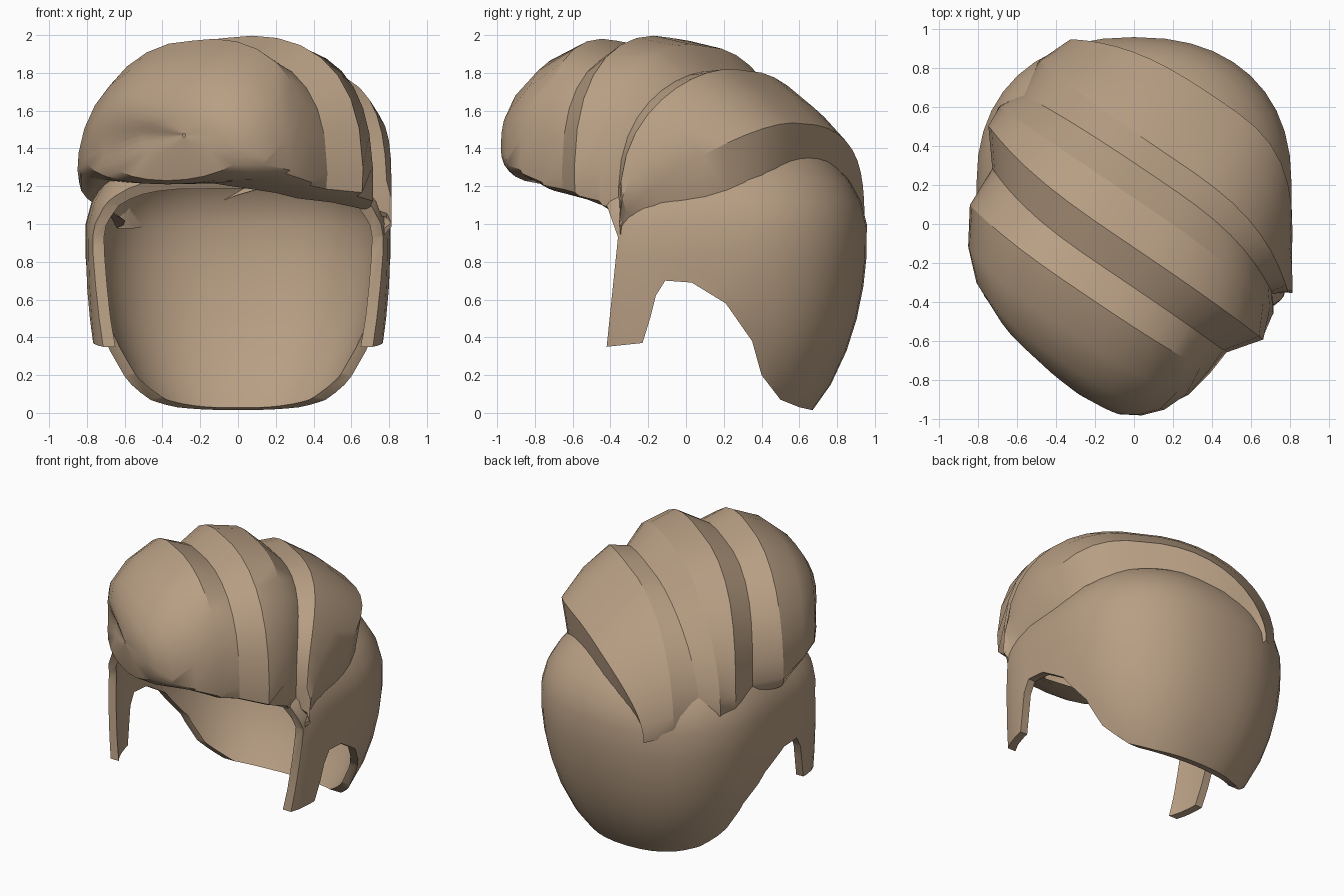
import bpy, bmesh, math

if "Cube" in bpy.data.objects:
    bpy.data.objects.remove(bpy.data.objects["Cube"])

hair = bpy.data.materials.new("tan hair")
hair.diffuse_color = (0.48, 0.345, 0.23, 1)
hair.use_nodes = True
hair.node_tree.nodes["Principled BSDF"].inputs["Base Color"].default_value = hair.diffuse_color


def make(name, verts, faces):
    me = bpy.data.meshes.new(name)
    me.from_pydata(verts, [], faces)
    bm = bmesh.new()
    bm.from_mesh(me)
    bmesh.ops.remove_doubles(bm, verts=bm.verts, dist=0.0005)
    bmesh.ops.recalc_face_normals(bm, faces=bm.faces)
    bm.to_mesh(me)
    bm.free()
    me.materials.append(hair)
    ob = bpy.data.objects.new(name, me)
    bpy.context.collection.objects.link(ob)
    return ob


def activate(ob):
    bpy.ops.object.select_all(action='DESELECT')
    ob.select_set(True)
    bpy.context.view_layer.objects.active = ob


def strip(rows, n, closed):
    return [(r * n + i, r * n + (i + 1) % n, (r + 1) * n + (i + 1) % n, (r + 1) * n + i)
            for r in range(rows - 1) for i in range(n if closed else n - 1)]


# Scalp cap: egg-shaped shell, squarer and straighter at the front
N, levels = 40, [-.98, -.8, -.62, -.45, -.28, -.12, .05, .17, .28, .38, .46, .53, .57]
verts = []
for dz in levels:
    k = math.sqrt(1 - (dz / (1.2 if dz < 0 else .58)) ** 2)
    for i in range(N):
        a = 2 * math.pi * i / N
        c, s = math.cos(a), math.sin(a)
        p = .87 if s >= 0 else .44
        x = math.copysign(abs(c) ** p, c) * .81
        y = s ** p * .76 if s >= 0 else -(abs(s) ** p) * .8
        w = min(1, max(.3, (y + .35) / .5)) if dz < 0 else 1
        f = 1 + (k - 1) * w
        fy = f if y > -.3 or dz > 0 else 1
        verts.append((x * f, .2 + y * fy, .95 + dz))
faces = strip(len(levels), N, True) + [tuple(range((len(levels) - 1) * N, len(levels) * N))]
cap = make("scalp_cap", verts, faces)
sol = cap.modifiers.new("thickness", 'SOLIDIFY')
sol.thickness, sol.offset = .055, -1

# Hem cutter: side outline of forehead, sideburn, ear notch and nape
hem = [(-1.5, -.5), (-1.5, 1.27), (-.5, 1.27), (-.42, 1.1), (-.36, .93), (-.42, .35),
       (-.23, .37), (-.19, .5), (-.16, .62), (-.11, .7), (.03, .69), (.21, .58),
       (.35, .38), (.4, .2), (.5, .07), (.6, .03), (.69, .01), (.75, -.5)]
m = len(hem)
cut = make("hem_cutter", [(x, y, z) for x in (-1.5, 1.5) for y, z in hem],
           strip(2, m, True) + [tuple(range(m)), tuple(range(m, 2 * m))])
cut.hide_render = True
boo = cap.modifiers.new("hem", 'BOOLEAN')
boo.operation, boo.solver, boo.object = 'DIFFERENCE', 'EXACT', cut
activate(cap)
for mod in ("thickness", "hem"):
    bpy.ops.object.modifier_apply(modifier=mod)
bpy.data.objects.remove(cut)
bpy.ops.object.shade_smooth_by_angle(angle=math.radians(35))

# Swept locks: diagonal arches from front to back
# (mid, right, left offset, centre, half width, base z, top z, curl, start angle, right roundness)
sections = [
    (-.88, -.88, -.88, .25, .01, 1.47, 1.48, .01, -90, 1),
    (-.875, -.85, -.82, .21, .27, 1.46, 1.56, .10, -90, 1),
    (-.85, -.79, -.77, .12, .46, 1.40, 1.65, .17, -90, .9),
    (-.79, -.70, -.70, .08, .58, 1.35, 1.75, .14, -90, .85),
    (-.64, -.57, -.57, .04, .68, 1.29, 1.88, .08, -70, .8),
    (-.44, -.41, -.39, .00, .75, 1.22, 1.97, .13, -45, .76),
    (-.27, -.28, -.17, .00, .76, 1.20, 1.90, .16, -42, .74),
    (-.10, -.12, .00, -.01, .89, 1.18, 1.985, .17, -40, .74),
    (.11, .02, .11, -.03, .88, 1.13, 1.94, .24, -22, .74),
    (.26, .10, .23, -.03, .82, 1.10, 1.80, .28, -15, .74),
    (.39, .15, .42, -.01, .86, 1.06, 1.81, .24, -10, .76),
    (.60, .16, .52, .02, .85, 1.00, 1.68, .18, -8, .9),
    (.77, .14, .60, .02, .82, .95, 1.53, .08, -4, 1.15),
    (.73, .15, .56, .01, .77, .93, 1.22, .05, -3, 1.15)]


def arch(mid, right, left, cen, half, base, top, curl, start, power, seg=24):
    pts = []
    for i in range(seg + 1):
        t = math.radians(start + (180 - 2 * start) * i / seg)
        c, s = math.cos(t), math.sin(t)
        off = mid + ((right if c > 0 else left) - mid) * abs(c) ** 3
        e = cen + half * c
        if s > 0:
            h = (top - base) * s ** (power if c > 0 else 1.08) * (1 + .15 * max(c, 0))
        else:
            h = curl * s * (1 if start < -60 else .6 if c > 0 else 1.7)
        pts.append((.56 * off + .83 * e, .83 * off - .56 * e, base + h))
    return pts


rows = [arch(*s) for s in sections]
locks = make("swept_locks", [p for r in rows for p in r], strip(len(rows), 25, False))
activate(locks)
bpy.ops.object.shade_smooth_by_angle(angle=math.radians(28))
